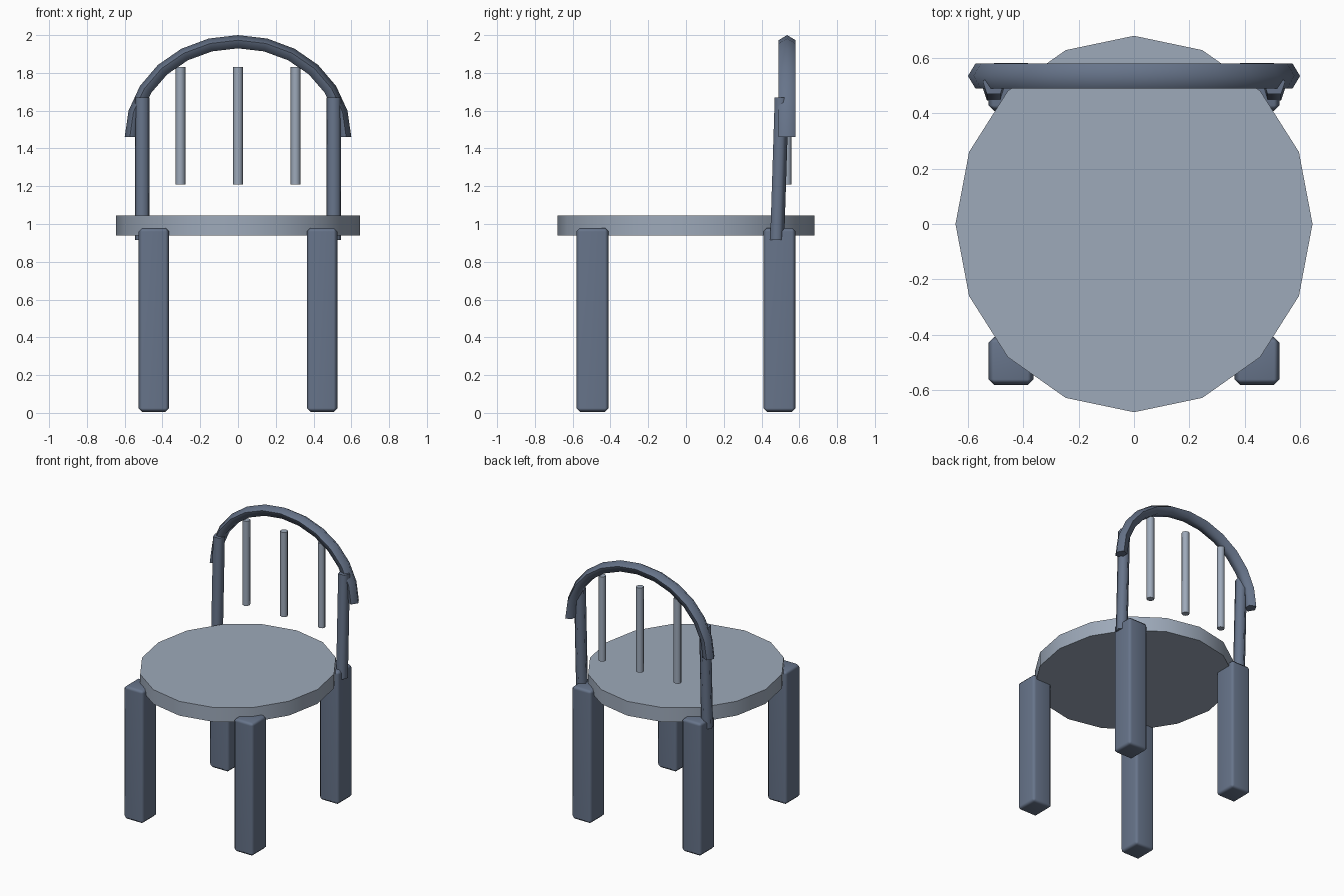
import bpy, bmesh
from math import sin, cos, pi, radians
from mathutils import Vector

if "Cube" in bpy.data.objects:
    bpy.data.objects.remove(bpy.data.objects["Cube"])


def material(name, rgb):
    m = bpy.data.materials.new(name)
    m.diffuse_color = (*rgb, 1)
    m.use_nodes = True
    m.node_tree.nodes["Principled BSDF"].inputs["Base Color"].default_value = m.diffuse_color
    return m


LIGHT = material("light_slate", (0.34, 0.40, 0.49))
DARK = material("dark_slate", (0.135, 0.175, 0.255))


def finish(name, bm, mat, angle=80):
    bmesh.ops.recalc_face_normals(bm, faces=bm.faces)
    me = bpy.data.meshes.new(name)
    bm.to_mesh(me)
    bm.free()
    me.materials.append(mat)
    ob = bpy.data.objects.new(name, me)
    bpy.context.collection.objects.link(ob)
    bpy.ops.object.select_all(action='DESELECT')
    ob.select_set(True)
    bpy.context.view_layer.objects.active = ob
    bpy.ops.object.shade_smooth_by_angle(angle=radians(angle))
    return ob


def loft(name, rings, mat):
    """Skin a list of equal-sized point rings and cap both ends."""
    bm = bmesh.new()
    vs = [[bm.verts.new(p) for p in r] for r in rings]
    n = len(vs[0])
    for a, b in zip(vs, vs[1:]):
        for i in range(n):
            j = (i + 1) % n
            bm.faces.new((a[i], a[j], b[j], b[i]))
    bm.faces.new(vs[0])
    bm.faces.new(vs[-1])
    return finish(name, bm, mat)


def ring(c, rx, ry, n):
    return [Vector(c) + Vector((rx * sin(2 * pi * i / n), ry * cos(2 * pi * i / n), 0))
            for i in range(n)]


# Seat: 16-sided oval slab
loft("seat", [ring((0, 0, z), 0.645, 0.68, 16) for z in (0.94, 1.045)], LIGHT)

# Legs: chunky bevelled posts, soft corners with flat-looking faces
for side, sx in (("left", -1), ("right", 1)):
    for end, sy in (("front", -1), ("back", 1)):
        bm = bmesh.new()
        bmesh.ops.create_cube(bm, size=1)
        for v in bm.verts:
            v.co = Vector((v.co.x * 0.162 + sx * 0.445,
                           v.co.y * 0.172 + sy * 0.495,
                           v.co.z * 0.975 + 0.4925))
        bmesh.ops.bevel(bm, geom=bm.edges[:], offset=0.02, segments=1, affect='EDGES')
        leg = finish(f"{end}_leg_{side}", bm, DARK)
        wn = leg.modifiers.new("weighted_normals", 'WEIGHTED_NORMAL')
        wn.keep_sharp = True

# Back posts: slightly raked pentagonal rods
for side, sx in (("left", -1), ("right", 1)):
    loft(f"back_post_{side}",
         [ring((sx * 0.507, y, z), 0.0415, 0.041, 5)
          for y, z in ((0.479, 0.915), (0.503, 1.67))], DARK)

# Top rail: half-ellipse arch with a pentagonal section (inset, y offset)
section = [(0, 0), (0.027, 0.045), (0.07, 0.028), (0.07, -0.028), (0.027, -0.045)]
arch = []
for k in range(13):
    a = pi * k / 12
    arch.append([((0.6 - d) * cos(a), 0.535 + y, 1.46 + (0.54 - d) * sin(a))
                 for d, y in section])
loft("back_arch", arch, DARK)

# Spindles
for name, x in (("left", -0.305), ("middle", 0), ("right", 0.305)):
    loft(f"spindle_{name}", [ring((x, 0.533, z), 0.026, 0.026, 8) for z in (1.21, 1.83)], LIGHT)
